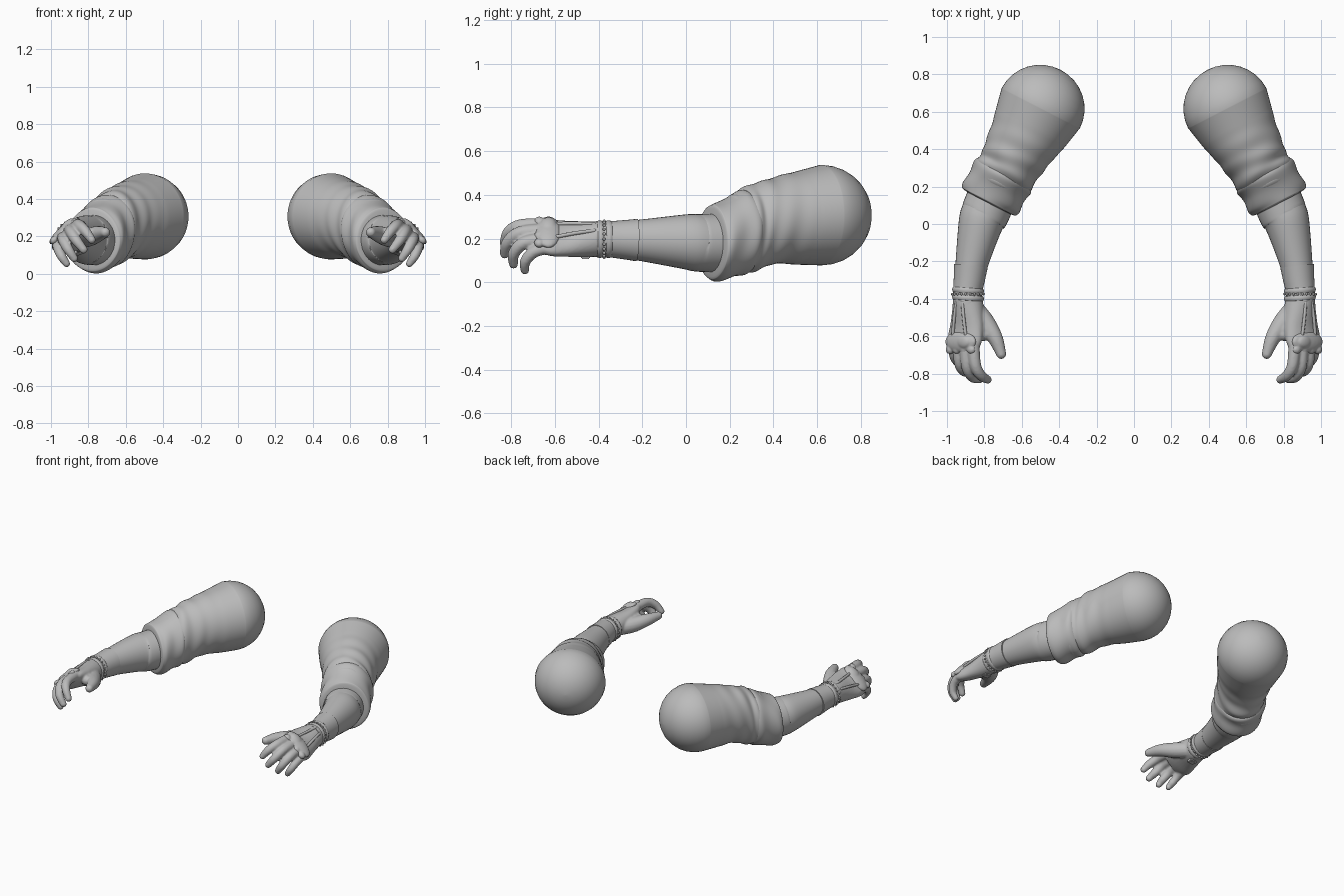
import bpy, bmesh, math
from mathutils import Vector, Matrix

if "Cube" in bpy.data.objects:
    bpy.data.objects.remove(bpy.data.objects["Cube"])

grey = bpy.data.materials.new("plain grey")
grey.use_nodes = True
grey.diffuse_color = (0.5, 0.5, 0.5, 1)
grey.node_tree.nodes["Principled BSDF"].inputs["Base Color"].default_value = (0.5, 0.5, 0.5, 1)

UP = Vector((0, 0, 1))
ROW = Vector((0.76, 0, -0.65))      # direction of the knuckle row
BACK = Vector((0.65, 0, 0.76))      # outward from the back of the hand


def finish(name, bm, remesh=0.0, angle=50):
    """Turn a bmesh into a smooth object mirrored to the other arm."""
    bmesh.ops.recalc_face_normals(bm, faces=bm.faces)
    mesh = bpy.data.meshes.new(name)
    bm.to_mesh(mesh)
    bm.free()
    mesh.materials.append(grey)
    ob = bpy.data.objects.new(name, mesh)
    bpy.context.collection.objects.link(ob)
    bpy.context.view_layer.objects.active = ob
    for other in bpy.context.selected_objects:
        other.select_set(False)
    ob.select_set(True)
    if remesh:
        mod = ob.modifiers.new("blend", 'REMESH')
        mod.mode = 'VOXEL'
        mod.voxel_size = remesh
        mod.use_smooth_shade = True
        mod = ob.modifiers.new("soften", 'SMOOTH')
        mod.factor, mod.iterations = 0.5, 4
        bpy.ops.object.shade_smooth()
    else:
        bpy.ops.object.shade_smooth_by_angle(angle=math.radians(angle))
    mod = ob.modifiers.new("other arm", 'MIRROR')
    mod.use_mirror_merge = False


def spline(pts, t):
    """Smooth interpolation through rows of numbers, t from 0 to 1."""
    s = t * (len(pts) - 1)
    i = min(int(s), len(pts) - 2)
    f = s - i
    a, b, c, d = (pts[min(max(k, 0), len(pts) - 1)] for k in range(i - 1, i + 3))
    return [q + 0.5 * f * (r - p + f * (2*p - 5*q + 4*r - s4 + f * (3*(q - r) + s4 - p)))
            for p, q, r, s4 in zip(a, b, c, d)]


def loft(bm, pts, rings=24, seg=24, row=None, start=0.0, end=0.0, bump=None, level=False):
    """Sweep an ellipse along rows of (x, y, z, width, height).
    start and end are the lengths of the rounded ends, relative to the radius;
    level keeps the sections upright on a sloping path."""
    sections = []
    caps = [math.pi / 2 * k / 8 for k in range(1, 9)]
    samples = [(0, a) for a in reversed(caps)] if start else []
    samples += [(k / rings, 0) for k in range(rings + 1)]
    samples += [(1, a) for a in caps] if end else []
    for t, a in samples:
        x, y, z, w, h = spline(pts, t)
        ahead, behind = spline(pts, min(t + 0.02, 1)), spline(pts, max(t - 0.02, 0))
        tan = Vector(ahead[:3]) - Vector(behind[:3])
        if level:
            tan.z = 0
        tan.normalize()
        side = row or tan.cross(UP)
        side = (side - tan * side.dot(tan)).normalized()
        top = side.cross(tan).normalized()
        push = -start if t == 0 else end
        centre = Vector((x, y, z)) + tan * push * math.sin(a) * h
        shrink = max(math.cos(a), 0.02)
        loop = []
        for k in range(seg):
            ang = math.tau * k / seg
            r = shrink * (1 + (bump(t, ang) if bump else 0))
            loop.append(bm.verts.new(centre + side * w * r * math.cos(ang)
                                     + top * h * r * math.sin(ang)))
        sections.append(loop)
    for lo, hi in zip(sections, sections[1:]):
        for k in range(seg):
            n = (k + 1) % seg
            bm.faces.new((lo[k], lo[n], hi[n], hi[k]))
    bm.faces.new(sections[0])
    bm.faces.new(sections[-1])


def tube(name, pts, **kw):
    bm = bmesh.new()
    loft(bm, pts, **kw)
    finish(name, bm)


def pad(bm, centre, size):
    """Flattened ball lying on the back of the hand."""
    basis = Matrix((ROW, Vector((0, 1, 0)), BACK)).transposed()
    m = Matrix.Translation(centre) @ (basis @ Matrix.Diagonal(size)).to_4x4()
    bmesh.ops.create_uvsphere(bm, u_segments=20, v_segments=12, radius=1, matrix=m)


# Wrinkled upper sleeve with its rounded shoulder end
def sleeve_folds(t, a):
    ramp = min(max((t - 0.2) * 2, 0), 1)
    fold = math.sin(38 * t + 2.6 * math.sin(a + 0.6)) + 0.7 * math.sin(25 * t - 3 * math.cos(a))
    return ramp * 0.024 * fold


tube("sleeve", [(.498, .62, .307, .235, .23), (.55, .52, .295, .212, .215),
                (.615, .405, .282, .182, .198), (.672, .30, .247, .166, .198),
                (.725, .22, .215, .16, .182), (.76, .15, .185, .15, .16)],
     rings=70, seg=56, start=1.0, end=0.1, bump=sleeve_folds, level=True)


# Rolled cuff of the sleeve
def cuff_folds(t, a):
    return 0.025 * math.sin(9 * t + 2 * math.sin(a)) * math.sin(2 * a + 1) + 0.012 * math.sin(11 * t)


tube("sleeve_cuff", [(.692, .27, .233, .163, .19), (.708, .243, .222, .171, .192),
                     (.735, .195, .203, .17, .186), (.762, .145, .186, .168, .178),
                     (.775, .12, .18, .163, .172)],
     rings=26, seg=56, start=0.08, end=0.08, bump=cuff_folds, level=True)

# Bare forearm
tube("forearm", [(.755, .16, .18, .13, .135), (.795, .06, .18, .13, .132),
                 (.82, 0, .185, .119, .126), (.865, -.2, .192, .089, .096),
                 (.887, -.35, .197, .072, .077), (.888, -.42, .197, .07, .074)], rings=30, seg=36)

# Glove wrist: thin gauntlet, flared hem, strap and studs
tube("gauntlet", [(.872, -.225, .193, .09, .097), (.88, -.29, .195, .084, .089),
                  (.889, -.36, .197, .078, .082), (.888, -.43, .197, .079, .081)],
     rings=16, seg=36)
for name, y in (("gauntlet_hem", -.355), ("wrist_strap", -.395)):
    tube(name, [(.886, y + .013, .197, .081, .083), (.887, y, .197, .086, .086),
                (.888, y - .013, .197, .081, .083)], rings=6, seg=40, start=0.05, end=0.05)

bm = bmesh.new()
for k in range(22):
    ang = math.tau * k / 22
    spot = Vector((.888 + .084 * math.cos(ang), -.375, .197 + .084 * math.sin(ang)))
    bmesh.ops.create_uvsphere(bm, u_segments=8, v_segments=6, radius=.007,
                              matrix=Matrix.Translation(spot))
finish("strap_studs", bm)

bm = bmesh.new()
bmesh.ops.create_cube(bm, matrix=Matrix.Translation((.885, -.46, .118))
                      @ Matrix.Diagonal((.05, .04, .022, 1)))
bmesh.ops.bevel(bm, geom=bm.edges[:], offset=.004, segments=2, affect='EDGES')
finish("strap_buckle", bm, angle=30)

# Gloved hand: palm, thumb, web and fingers blended into one skin
bm = bmesh.new()
loft(bm, [(.888, -.40, .197, .08, .08), (.888, -.47, .197, .092, .074),
          (.894, -.55, .199, .106, .06), (.905, -.62, .203, .113, .051),
          (.912, -.67, .208, .1, .04)], row=ROW, seg=32, end=0.5)
digits = {
    "thumb": [(.86, -.45, .19, .054), (.797, -.525, .198, .052),
              (.742, -.61, .215, .041), (.71, -.695, .222, .027)],
    "web": [(.86, -.48, .205, .05), (.835, -.53, .21, .048),
            (.812, -.575, .215, .042), (.805, -.59, .218, .036)],
    "index": [(.86, -.64, .26, .034), (.848, -.755, .258, .031),
              (.818, -.81, .23, .028), (.782, -.832, .182, .022)],
    "middle": [(.90, -.64, .236, .034), (.893, -.76, .225, .031),
               (.865, -.817, .18, .028), (.826, -.83, .13, .022)],
    "ring": [(.936, -.63, .2, .033), (.933, -.74, .18, .03),
             (.908, -.788, .132, .027), (.876, -.79, .083, .021)],
    "little": [(.963, -.60, .165, .031), (.963, -.69, .142, .028),
               (.945, -.735, .097, .025), (.917, -.738, .055, .02)],
}
for path in digits.values():
    loft(bm, [p + (p[3],) for p in path], seg=16, row=ROW, start=0.8, end=1.0)
finish("gloved_hand", bm, remesh=0.0065)

# Padded knuckle guard and back-of-hand seams
bm = bmesh.new()
palm = Vector((.906, -.63, .205))
pad(bm, palm + BACK * .032, (.106, .058, .03))
pad(bm, palm - ROW * .035 + BACK * .05, (.045, .034, .018))
for k in range(4):
    pad(bm, palm + ROW * (k * .05 - .075) + BACK * .032 - Vector((0, .042, 0)), (.026, .024, .02))
finish("knuckle_guard", bm, remesh=0.005)

for name, off in (("inner_seam", -.045), ("outer_seam", .045)):
    begin = Vector((.888, -.42, .197)) + ROW * off * .5 + BACK * .071
    stop = palm + ROW * off + BACK * .044 + Vector((0, .04, 0))
    mid = (begin + stop) / 2 + BACK * .003
    tube(name, [tuple(p) + (.009, .009) for p in (begin, mid, stop)],
         rings=10, seg=10, start=1.0, end=1.0)
